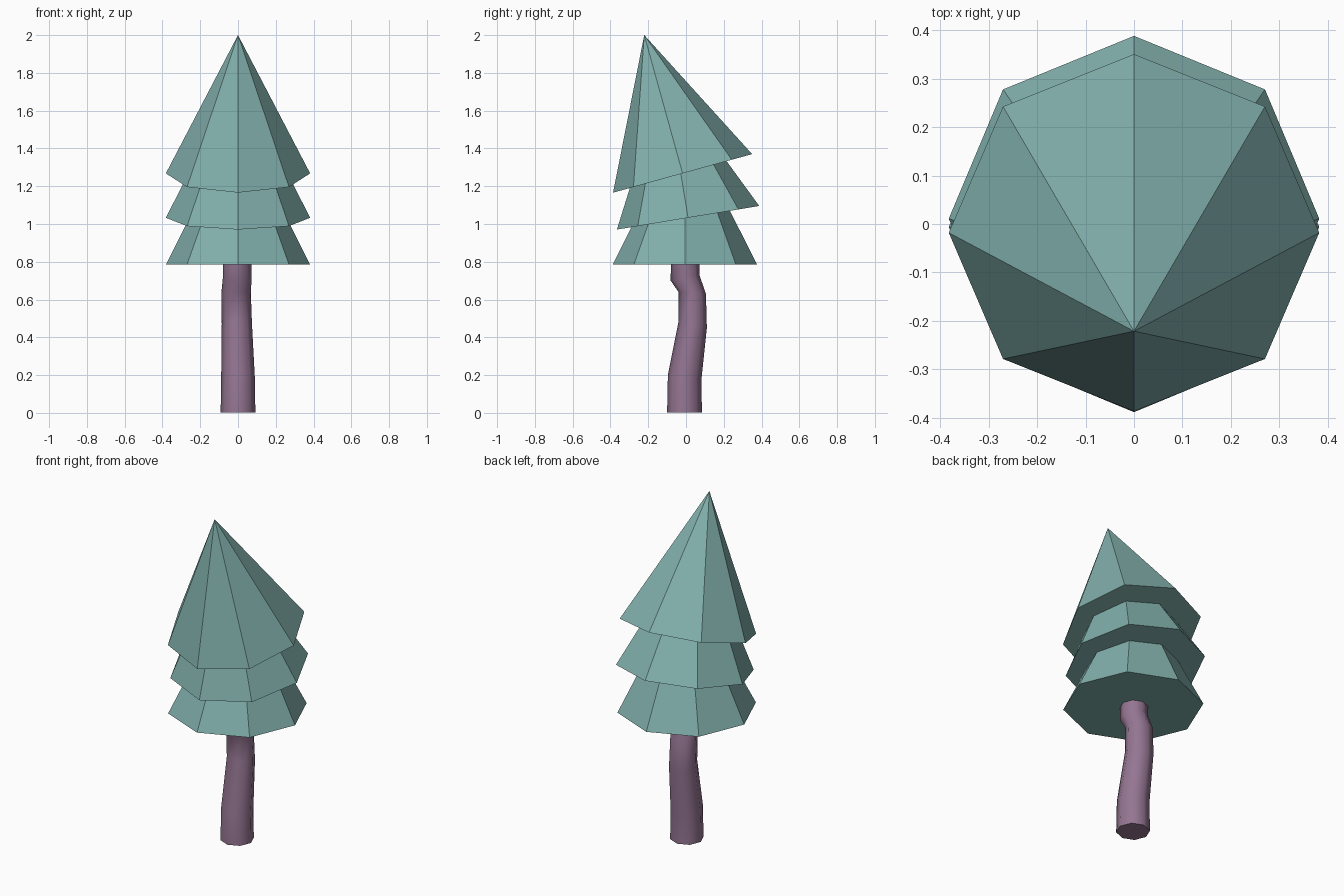
import bpy, bmesh
from math import radians, cos, sin, pi

if "Cube" in bpy.data.objects:
    bpy.data.objects.remove(bpy.data.objects["Cube"])


def material(name, rgb):
    m = bpy.data.materials.new(name)
    m.diffuse_color = (*rgb, 1)
    m.use_nodes = True
    m.node_tree.nodes["Principled BSDF"].inputs["Base Color"].default_value = m.diffuse_color
    return m


def finish(bm, name, mat):
    bmesh.ops.recalc_face_normals(bm, faces=bm.faces)
    me = bpy.data.meshes.new(name)
    bm.to_mesh(me)
    bm.free()
    me.materials.append(mat)
    ob = bpy.data.objects.new(name, me)
    bpy.context.collection.objects.link(ob)
    return ob


needles = material("needles", (0.22, 0.43, 0.41))
bark = material("bark", (0.30, 0.18, 0.29))

# Foliage tiers: eight-sided cones, leaning forward more toward the top
H = 0.76
for name, y, z, tilt in (("lower_foliage", -0.006, 0.785, 0),
                         ("middle_foliage", 0.011, 1.033, 9.4),
                         ("upper_foliage", -0.018, 1.268, 15.5)):
    bm = bmesh.new()
    bmesh.ops.create_cone(bm, cap_ends=True, segments=8,
                          radius1=0.382, radius2=0, depth=H)
    bmesh.ops.translate(bm, verts=bm.verts, vec=(0, 0, H / 2))
    bmesh.ops.remove_doubles(bm, verts=bm.verts, dist=1e-4)
    ob = finish(bm, name, needles)
    ob.location = (0, y, z)
    ob.rotation_euler.x = radians(tilt)

# Crooked trunk: rings of (x, y, z, radius, tilt slope along y)
rings = [(0, -0.008, 0.003, 0.092, 0),
         (0, -0.007, 0.19, 0.089, -0.11),
         (-0.006, 0.036, 0.47, 0.073 + 0.007, -0.27),
         (-0.010, 0.033, 0.635, 0.078, -0.07),
         (-0.004, -0.005, 0.715, 0.076, 0.2),
         (-0.004, -0.005, 0.84, 0.075, 0)]
N = 8
bm = bmesh.new()
loops = []
for x, y, z, r, slope in rings:
    loop = []
    for i in range(N):
        a = 2 * pi * i / N
        dy = r * sin(a) * (0.93 if 0.4 < z < 0.7 else 1)
        loop.append(bm.verts.new((x + r * cos(a), y + dy, z + slope * dy)))
    loops.append(loop)
for a, b in zip(loops, loops[1:]):
    for i in range(N):
        j = (i + 1) % N
        bm.faces.new((a[i], a[j], b[j], b[i]))
bm.faces.new(loops[0])
bm.faces.new(loops[-1])
trunk = finish(bm, "trunk", bark)
bpy.context.view_layer.objects.active = trunk
trunk.select_set(True)
bpy.ops.object.shade_smooth_by_angle(angle=radians(60))
